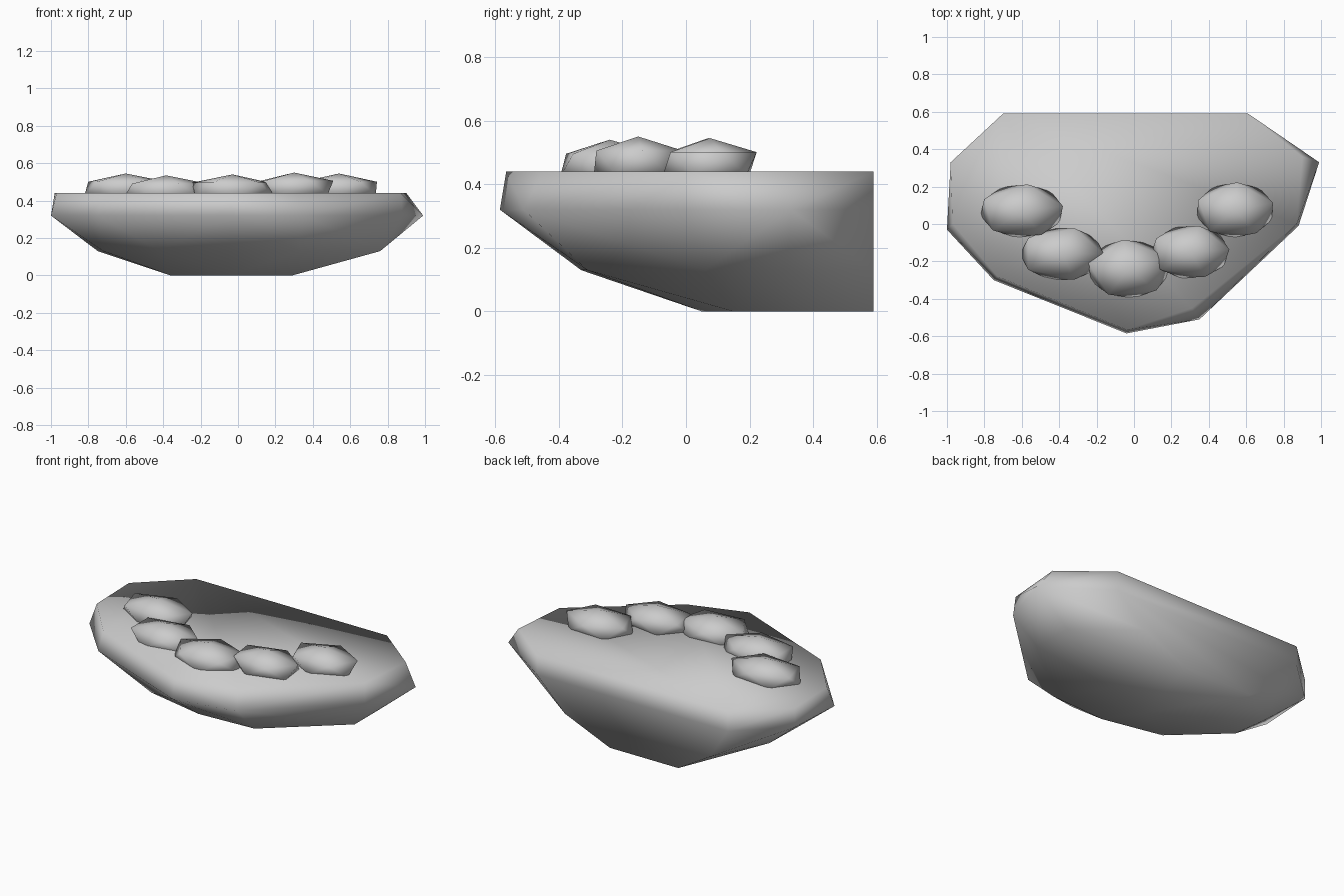
import bpy, bmesh, math
from mathutils import Matrix

cube = bpy.data.objects.get("Cube")
if cube:
    bpy.data.objects.remove(cube, do_unlink=True)

# One grey stone colour
grey = bpy.data.materials.new("stone_grey")
grey.use_nodes = True
colour = (0.6, 0.6, 0.6, 1)
grey.diffuse_color = colour
grey.node_tree.nodes["Principled BSDF"].inputs["Base Color"].default_value = colour


def finish(name, bm):
    """Turn a bmesh into a smooth, grey object."""
    bmesh.ops.recalc_face_normals(bm, faces=bm.faces[:])
    for face in bm.faces:
        face.smooth = True
    mesh = bpy.data.meshes.new(name)
    bm.to_mesh(mesh)
    bm.free()
    mesh.materials.append(grey)
    obj = bpy.data.objects.new(name, mesh)
    bpy.context.collection.objects.link(obj)
    return obj


# Boulder base: outlines at four heights, wrapped in a hull, flat at the back
BACK = 0.59
outlines = {
    0.44: [(-0.70, BACK), (-0.98, 0.33), (-0.97, 0), (-0.73, -0.28), (-0.04, -0.565),
           (0.31, -0.45), (0.87, 0), (0.90, 0.36), (0.61, BACK)],
    0.32: [(-0.70, BACK), (-0.98, 0.33), (-1, -0.03), (-0.75, -0.30), (-0.04, -0.585),
           (0.35, -0.51), (0.88, -0.01), (0.99, 0.33), (0.61, BACK)],
    0.13: [(-0.58, BACK), (-0.75, 0.25), (-0.72, 0.03), (-0.42, -0.25), (-0.04, -0.33),
           (0.33, -0.31), (0.76, 0.06), (0.76, 0.32), (0.42, BACK)],
    0.0: [(-0.36, BACK), (-0.36, 0.25), (-0.04, 0.05), (0.29, 0.15), (0.11, BACK)],
}
bm = bmesh.new()
for z, points in outlines.items():
    for x, y in points:
        bm.verts.new((x, y, z))
hull = bmesh.ops.convex_hull(bm, input=bm.verts[:])
spare = {g for g in hull["geom_interior"] + hull["geom_unused"] if isinstance(g, bmesh.types.BMVert)}
bmesh.ops.delete(bm, geom=list(spare), context="VERTS")
finish("boulder_base", bm)

# Arc of five flattened pebbles: x, y, half width, half depth, top, turn
pebbles = [
    (-0.60, 0.07, 0.25, 0.16, 0.545, 10),
    (-0.385, -0.16, 0.25, 0.16, 0.535, 0),
    (-0.03, -0.24, 0.245, 0.175, 0.54, 25),
    (0.30, -0.15, 0.235, 0.16, 0.55, 5),
    (0.54, 0.075, 0.235, 0.165, 0.545, 15),
]
HALF_HEIGHT = 0.08
for i, (x, y, width, depth, top, turn) in enumerate(pebbles, 1):
    shape = (Matrix.Translation((x, y, top - HALF_HEIGHT))
             @ Matrix.Diagonal((width, depth, HALF_HEIGHT, 1))
             @ Matrix.Rotation(math.radians(turn), 4, "Z"))
    bm = bmesh.new()
    bmesh.ops.create_icosphere(bm, subdivisions=1, radius=1, matrix=shape)
    finish(f"pebble_{i}", bm)
